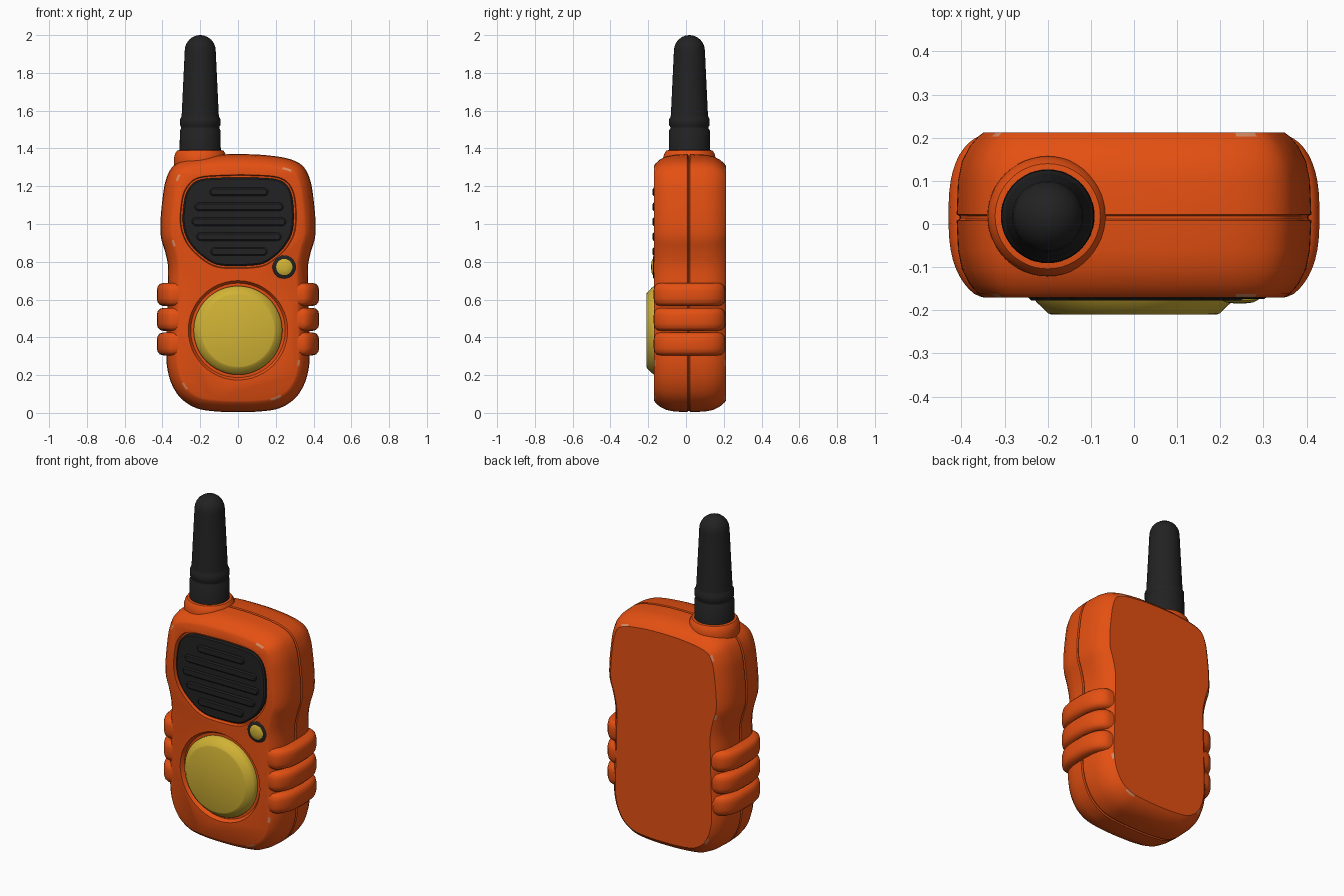
import bpy, bmesh, math
from mathutils import Vector

if "Cube" in bpy.data.objects:
    bpy.data.objects.remove(bpy.data.objects["Cube"])


def mat(name, rgb):
    m = bpy.data.materials.new(name)
    m.diffuse_color = (*rgb, 1)
    m.use_nodes = True
    m.node_tree.nodes["Principled BSDF"].inputs["Base Color"].default_value = m.diffuse_color
    return m


ORANGE = mat("orange plastic", (0.78, 0.08, 0.006))
SCUFF = mat("pale scuff", (0.72, 0.26, 0.12))
BLACK = mat("black rubber", (0.016, 0.016, 0.017))
YELLOW = mat("yellow button", (0.64, 0.45, 0.035))

FRONT = lambda a, b, t: (a, t, b)   # outline in x-z, layers along y
FLAT = lambda a, b, t: (a, b, t)    # outline in x-y, layers along z


def circle(cx, cy, r, n=48):
    return [Vector((cx + r * math.cos(2 * math.pi * i / n),
                    cy + r * math.sin(2 * math.pi * i / n))) for i in range(n)]


def spline(pts, k=5):
    """Closed Catmull-Rom curve through 2D points."""
    P, out = [Vector(p) for p in pts], []
    n = len(P)
    for i in range(n):
        a, b, c, d = P[i - 1], P[i], P[(i + 1) % n], P[(i + 2) % n]
        for j in range(k):
            t = j / k
            out.append(0.5 * (2 * b + (c - a) * t + (2 * a - 5 * b + 4 * c - d) * t * t
                              + (3 * b - a - 3 * c + d) * t ** 3))
    return out


def capsule(cx, cz, half, r, n=8):
    return [Vector((cx + s * (half - r) + s * r * math.cos(a), cz + s * r * math.sin(a)))
            for s in (1, -1)
            for a in [-math.pi / 2 + math.pi * i / n for i in range(n + 1)]]


def smooth(ob, angle=35):
    bpy.ops.object.select_all(action='DESELECT')
    ob.select_set(True)
    bpy.context.view_layer.objects.active = ob
    bpy.ops.object.shade_smooth_by_angle(angle=math.radians(angle))


def loft(name, outline, layers, axes, *mats, rule=None):
    """Stack inset copies of an outline; layers are (inset, position)."""
    n = len(outline)
    area = sum(outline[i - 1].cross(outline[i]) for i in range(n))
    if area < 0:
        outline = outline[::-1]
    normals = []
    for i in range(n):
        t = (outline[(i + 1) % n] - outline[i - 1]).normalized()
        normals.append(Vector((t.y, -t.x)))
    bm = bmesh.new()
    rings = [[bm.verts.new(axes(*(p - q * inset), pos)) for p, q in zip(outline, normals)]
             for inset, pos in layers]
    for ra, rb in zip(rings, rings[1:]):
        for i in range(n):
            bm.faces.new((ra[i - 1], ra[i], rb[i], rb[i - 1]))
    bm.faces.new(rings[0])
    bm.faces.new(rings[-1])
    bmesh.ops.recalc_face_normals(bm, faces=bm.faces)
    if rule:
        for f in bm.faces:
            f.material_index = int(rule(f.calc_center_median(), len(f.verts)))
    me = bpy.data.meshes.new(name)
    bm.to_mesh(me)
    bm.free()
    for m in mats:
        me.materials.append(m)
    ob = bpy.data.objects.new(name, me)
    bpy.context.collection.objects.link(ob)
    smooth(ob)
    return ob


# body shell: right half of the outline, mirrored
half = [(0.12, 0.008), (0.22, 0.025), (0.30, 0.075), (0.35, 0.15), (0.375, 0.24),
        (0.38, 0.34), (0.375, 0.50), (0.372, 0.66), (0.37, 0.77), (0.385, 0.85),
        (0.408, 0.93), (0.41, 1.02), (0.40, 1.13), (0.383, 1.23), (0.345, 1.305),
        (0.27, 1.345), (0.14, 1.365)]
body_outline = spline([(0, 0.004)] + half + [(0, 1.37)] + [(-x, z) for x, z in half[::-1]])
layers = [(0.062, -0.17), (0.050, -0.162), (0.030, -0.14), (0.012, -0.105), (0.003, -0.06),
          (0, 0.008), (0.007, 0.012), (0.007, 0.018), (0, 0.022),
          (0.003, 0.10), (0.012, 0.145), (0.030, 0.18), (0.050, 0.203), (0.062, 0.212)]

# worn patches on the front and back rims
marks = [(-0.31, 1.24), (0.26, 1.29), (0.31, 0.27), (-0.29, 0.14), (0.2, 0.08), (-0.34, 0.9)]


def worn(c, sides):
    return sides == 4 and (c.y < -0.16 or c.y > 0.2) and any(
        math.hypot(c.x - x, c.z - z) < 0.022 for x, z in marks)


body = loft("body", body_outline, layers, FRONT, ORANGE, SCUFF, rule=worn)

# recesses for the speaker and the talk button
grille = spline([(-0.292, 1.0), (-0.285, 1.12), (-0.26, 1.19), (-0.20, 1.235), (-0.05, 1.246),
                 (0.08, 1.246), (0.21, 1.235), (0.27, 1.19), (0.293, 1.10), (0.29, 0.97),
                 (0.25, 0.885), (0.19, 0.825), (0.12, 0.787), (0, 0.778), (-0.11, 0.785),
                 (-0.19, 0.83), (-0.26, 0.905)])
BX, BZ = 0.0, 0.437
cutters = [loft("speaker_cutter", grille, [(-0.018, -0.19), (-0.009, -0.15)], FRONT, ORANGE),
           loft("button_cutter", circle(BX, BZ, 0.25), [(-0.02, -0.18), (0, -0.15)], FRONT, ORANGE)]
for c in cutters:
    c.hide_render = True
    mod = body.modifiers.new("recess", 'BOOLEAN')
    mod.operation, mod.solver, mod.object = 'DIFFERENCE', 'EXACT', c
    bpy.context.view_layer.objects.active = body
    bpy.ops.object.modifier_apply(modifier=mod.name)
for c in cutters:
    bpy.data.objects.remove(c)
smooth(body)

# speaker grille with raised bars
loft("speaker_grille", grille, [(0, -0.14), (0, -0.162), (0.008, -0.168)], FRONT, BLACK)
for i, w in enumerate((0.155, 0.235, 0.25, 0.225, 0.15)):
    loft(f"grille_bar_{i + 1}", capsule(0.005, 1.17 - 0.079 * i, w, 0.022),
         [(0, -0.16), (0, -0.171), (0.007, -0.177)], FRONT, BLACK)

# talk button, small call button and its ring
loft("talk_button", circle(BX, BZ, 0.235),
     [(0, -0.14), (0, -0.168), (0.008, -0.18), (0.036, -0.207), (0.044, -0.21)], FRONT, YELLOW)
loft("call_button_ring", circle(0.245, 0.772, 0.062, 32),
     [(0, -0.15), (0, -0.170), (0.006, -0.174)], FRONT, BLACK)
loft("call_button", circle(0.245, 0.772, 0.043, 32),
     [(0, -0.15), (0, -0.176), (0.012, -0.182), (0.03, -0.184)], FRONT, YELLOW)

# three finger grips on each side
grip = [(0.30, -0.15), (0.33, -0.170), (0.37, -0.162), (0.405, -0.12), (0.425, -0.06),
        (0.43, 0.02), (0.425, 0.10), (0.405, 0.16), (0.37, 0.198), (0.33, 0.207),
        (0.30, 0.19), (0.29, 0.02)]
for side, s in (("left", -1), ("right", 1)):
    outline = spline([(s * x, y) for x, y in grip], 3)
    for i, z in enumerate((0.627, 0.495, 0.365)):
        loft(f"{side}_grip_{i + 1}", outline,
             [(0.036, z - 0.061), (0.017, z - 0.056), (0.005, z - 0.043), (0, z - 0.022),
              (0, z + 0.022), (0.005, z + 0.043), (0.017, z + 0.056), (0.036, z + 0.061)],
             FLAT, ORANGE)


def lathe(name, profile, m):
    loft(name, circle(-0.2, 0.018, 0.1), [(0.1 - r, z) for r, z in profile], FLAT, m)


# antenna collar and antenna
lathe("antenna_collar", [(0.12, 1.24), (0.14, 1.30), (0.139, 1.35), (0.132, 1.375),
                         (0.122, 1.389), (0.105, 1.392)], ORANGE)
dome = [(0.082 * math.cos(a), 1.918 + 0.082 * math.sin(a))
        for a in [math.radians(d) for d in (0, 15, 30, 45, 60, 75, 87)]]
lathe("antenna", [(0.109, 1.36), (0.108, 1.495), (0.101, 1.506), (0.101, 1.514), (0.107, 1.523),
                  (0.107, 1.555), (0.100, 1.567), (0.098, 1.58)] + dome, BLACK)
